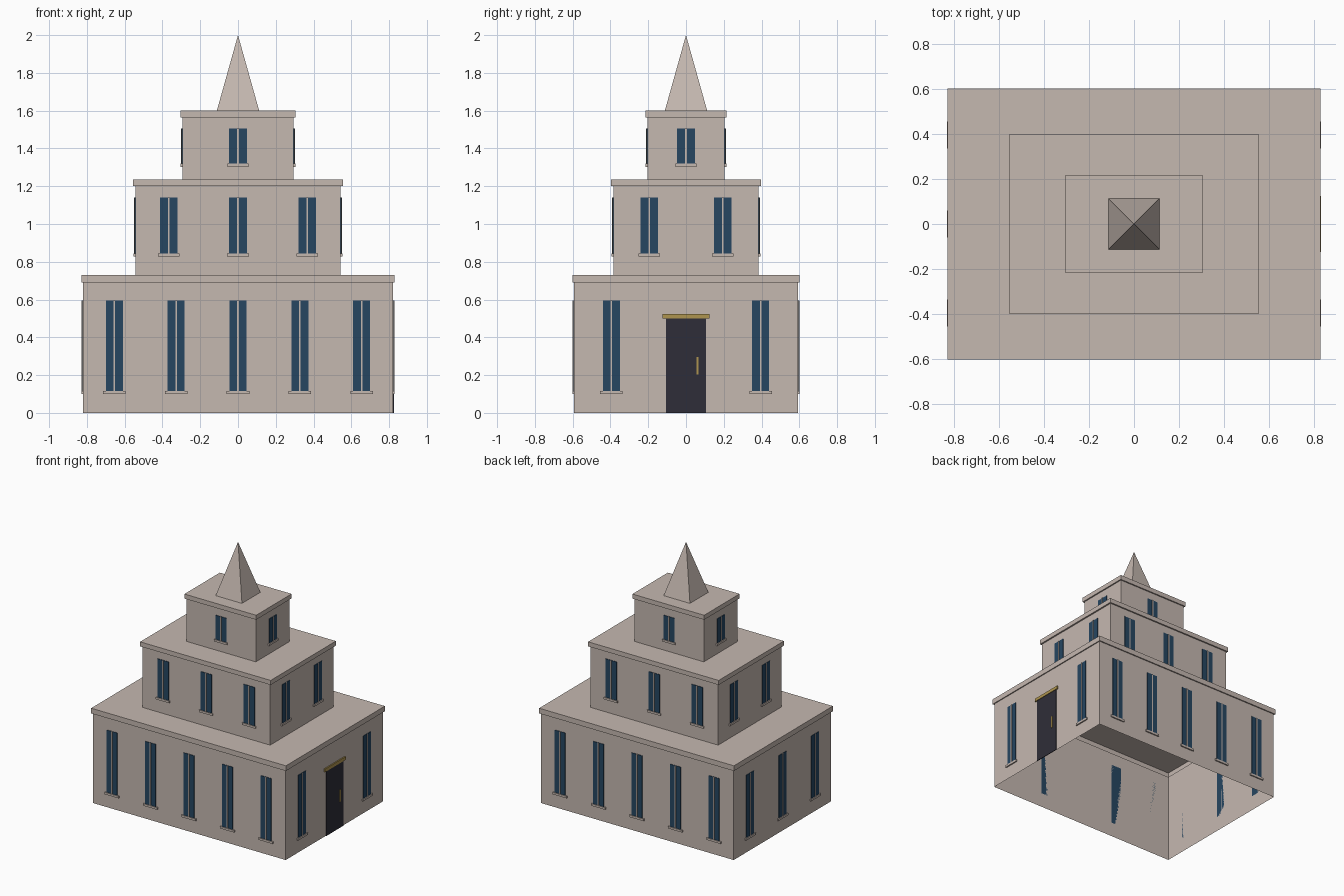
import bpy, bmesh
from mathutils import Vector

if "Cube" in bpy.data.objects:
    bpy.data.objects.remove(bpy.data.objects["Cube"])


def material(name, rgb):
    m = bpy.data.materials.new(name)
    m.diffuse_color = (*rgb, 1)
    m.use_nodes = True
    m.node_tree.nodes["Principled BSDF"].inputs["Base Color"].default_value = m.diffuse_color
    return m


STONE = material("stone", (0.56, 0.48, 0.435))
GLASS = material("blue_glass", (0.019, 0.061, 0.120))
DARK = material("dark_door", (0.028, 0.027, 0.040))
BRASS = material("brass", (0.43, 0.30, 0.08))


def finish(name, bm, mat):
    bmesh.ops.recalc_face_normals(bm, faces=bm.faces)
    me = bpy.data.meshes.new(name)
    bm.to_mesh(me)
    bm.free()
    me.materials.append(mat)
    ob = bpy.data.objects.new(name, me)
    bpy.context.collection.objects.link(ob)
    return ob


def tier(name, wall, cornice, z0, z1, z2):
    """Open-bottomed walls, stepped out to a cornice and capped with a flat roof."""
    bm = bmesh.new()
    rings = []
    for (x, y), z in ((wall, z0), (wall, z1), (cornice, z1), (cornice, z2)):
        rings.append([bm.verts.new((sx * x, sy * y, z))
                      for sx, sy in ((-1, -1), (1, -1), (1, 1), (-1, 1))])
    for a, b in zip(rings, rings[1:]):
        for i in range(4):
            j = (i + 1) % 4
            bm.faces.new((a[i], a[j], b[j], b[i]))
    bm.faces.new(rings[-1])
    finish(name, bm, STONE)


# outward direction of each wall
SIDES = {"front": (0, -1), "right": (1, 0), "back": (0, 1), "left": (-1, 0)}


def plate(name, side, wall, u, z0, z1, width, depth, mat):
    """Thin box on a wall; u runs along x (front/back) or y (left/right)."""
    nx, ny = SIDES[side]
    n = Vector((nx, ny, 0))
    t = Vector((abs(ny), abs(nx), 0))
    base = n * (wall[0] if nx else wall[1])
    bm = bmesh.new()
    bmesh.ops.create_cube(bm, size=1)
    for v in bm.verts:
        a, d, h = v.co
        v.co = (base + t * (u + a * width) + n * ((d + 0.5) * depth)
                + Vector((0, 0, z0 + (h + 0.5) * (z1 - z0))))
    finish(name, bm, mat)


def window(side, wall, u, z0, z1, width, sill):
    plate(side + "_window_pane", side, wall, u, z0, z1, width, 0.004, GLASS)
    plate(side + "_window_mullion", side, wall, u, z0, z1, 0.009, 0.008, STONE)
    plate(side + "_window_sill", side, wall, u, z0 - 0.014, z0 + 0.002, sill, 0.0095, STONE)


# Stepped tiers
W1, W2, W3 = (0.82, 0.592), (0.543, 0.385), (0.295, 0.205)
tier("lower_tier", W1, (0.828, 0.601), 0.0, 0.69, 0.73)
tier("middle_tier", W2, (0.555, 0.396), 0.73, 1.20, 1.235)
tier("upper_tier", W3, (0.305, 0.215), 1.235, 1.565, 1.60)

# Spire
bm = bmesh.new()
s = 0.112
base = [bm.verts.new((x, y, 1.60)) for x, y in ((-s, -s), (s, -s), (s, s), (-s, s))]
tip = bm.verts.new((0, 0, 2.0))
for i in range(4):
    bm.faces.new((base[i], base[(i + 1) % 4], tip))
bm.faces.new(base[::-1])
finish("spire", bm, STONE)

# Windows
for side in SIDES:
    long = side in ("front", "back")
    if long:
        low, mid = (-0.655, -0.3275, 0, 0.3275, 0.655), (-0.366, 0, 0.366)
    else:
        low = (-0.395, 0.395) if side == "right" else (-0.395, 0, 0.395)
        mid = (-0.194, 0.194)
    for u in low:
        window(side, W1, u, 0.113, 0.595, 0.09, 0.12)
    for u in mid:
        window(side, W2, u, 0.842, 1.14, 0.094, 0.115)
    window(side, W3, 0, 1.317, 1.505, 0.094, 0.11)

# Door on the right wall
plate("door", "right", W1, 0, 0.0, 0.50, 0.21, 0.005, DARK)
plate("door_lintel", "right", W1, 0, 0.50, 0.524, 0.25, 0.0095, BRASS)
plate("door_handle", "right", W1, 0.061, 0.202, 0.295, 0.012, 0.0095, BRASS)
